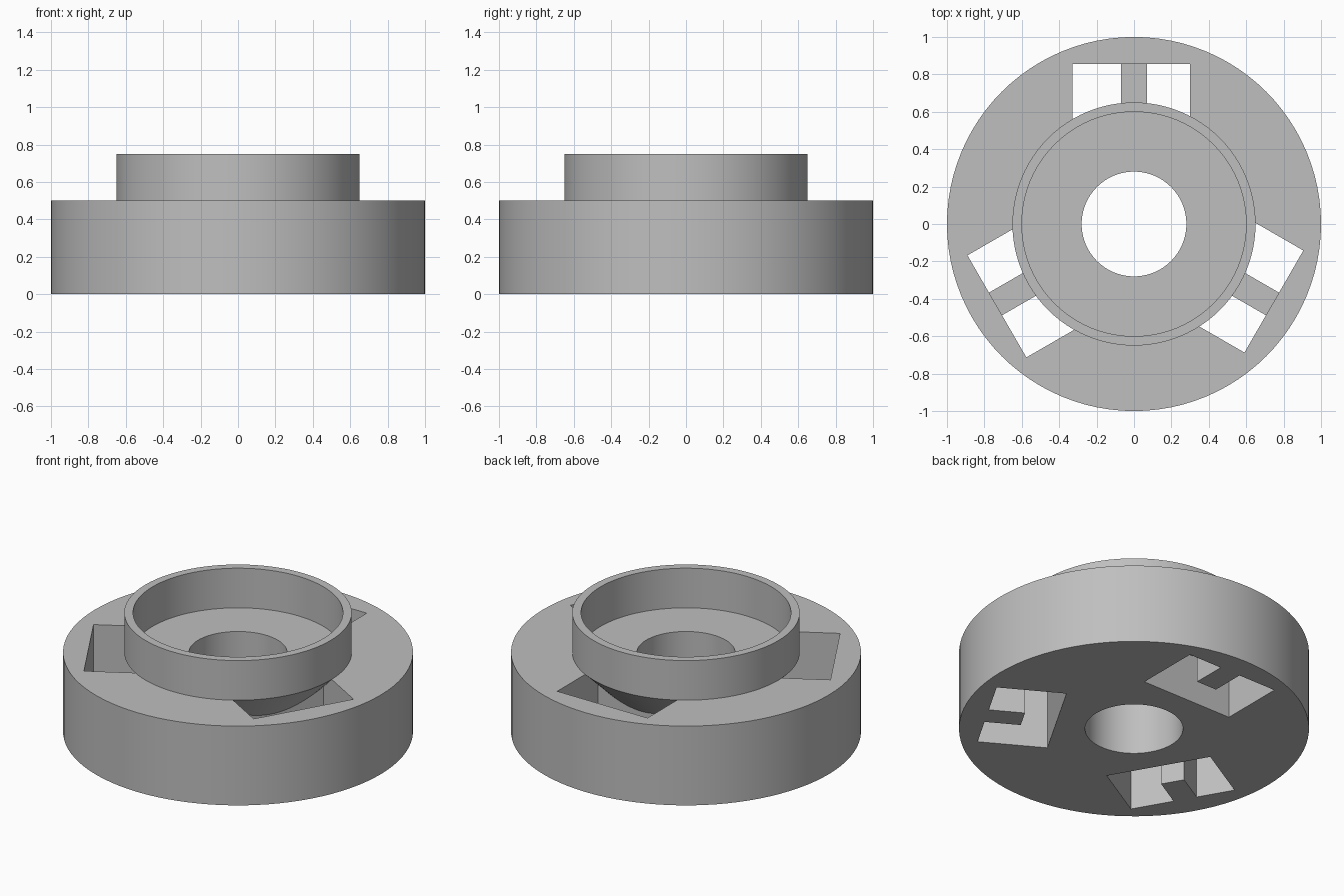
import bpy, bmesh
from math import cos, sin, pi, radians

SEGMENTS = 96

cube = bpy.data.objects.get("Cube")
if cube:
    bpy.data.objects.remove(cube, do_unlink=True)

grey = bpy.data.materials.new("plain grey")
grey.use_nodes = True
colour = (0.52, 0.52, 0.52, 1)
grey.diffuse_color = colour
grey.node_tree.nodes["Principled BSDF"].inputs["Base Color"].default_value = colour


def add_object(name, bm):
    bmesh.ops.recalc_face_normals(bm, faces=bm.faces)
    mesh = bpy.data.meshes.new(name)
    bm.to_mesh(mesh)
    bm.free()
    mesh.materials.append(grey)
    obj = bpy.data.objects.new(name, mesh)
    bpy.context.collection.objects.link(obj)
    return obj


def revolve(name, profile):
    """Turn a closed (radius, height) profile around the z axis."""
    bm = bmesh.new()
    rings = []
    for i in range(SEGMENTS):
        a = 2 * pi * i / SEGMENTS
        rings.append([bm.verts.new((r * cos(a), r * sin(a), z)) for r, z in profile])
    n = len(profile)
    for i in range(SEGMENTS):
        here, there = rings[i], rings[(i + 1) % SEGMENTS]
        for j in range(n):
            k = (j + 1) % n
            bm.faces.new((here[j], there[j], there[k], here[k]))
    return add_object(name, bm)


def box(name, low, high):
    bm = bmesh.new()
    bmesh.ops.create_cube(bm, size=1)
    for v in bm.verts:
        v.co = [h if c > 0 else l for c, l, h in zip(v.co, low, high)]
    return add_object(name, bm)


def select_only(obj):
    bpy.ops.object.select_all(action="DESELECT")
    obj.select_set(True)
    bpy.context.view_layer.objects.active = obj


def subtract(target, cutter):
    select_only(target)
    mod = target.modifiers.new("cut", "BOOLEAN")
    mod.operation = "DIFFERENCE"
    mod.solver = "EXACT"
    mod.object = cutter
    bpy.ops.object.modifier_apply(modifier=mod.name)


# Main disc with central bore, and the raised rim on top
base_disc = revolve("base_disc", [(0.28, 0), (1, 0), (1, 0.5), (0.28, 0.5)])
raised_rim = revolve("raised_rim", [(0.6, 0.5), (0.65, 0.5), (0.65, 0.75), (0.6, 0.75)])

# Pocket cutter: leaves a flared support under the rim and a low web
pocket = box("pocket_cutter", (-0.33, 0.45, -0.1), (0.3, 0.855, 0.6))
flare = revolve("flare_helper", [(0.1, 0.2), (0.35, 0.2), (0.8, 0.65), (0.1, 0.65)])
web = box("web_helper", (-0.07, 0.645, -0.2), (0.07, 0.95, 0.25))
subtract(pocket, flare)
subtract(pocket, web)

# Three pockets, evenly spaced
for angle in (0, 120, 240):
    pocket.rotation_euler.z = radians(angle)
    bpy.context.view_layer.update()
    subtract(base_disc, pocket)

for helper in (pocket, flare, web):
    bpy.data.objects.remove(helper, do_unlink=True)

for obj in (base_disc, raised_rim):
    select_only(obj)
    bpy.ops.object.shade_smooth_by_angle(angle=radians(30))
